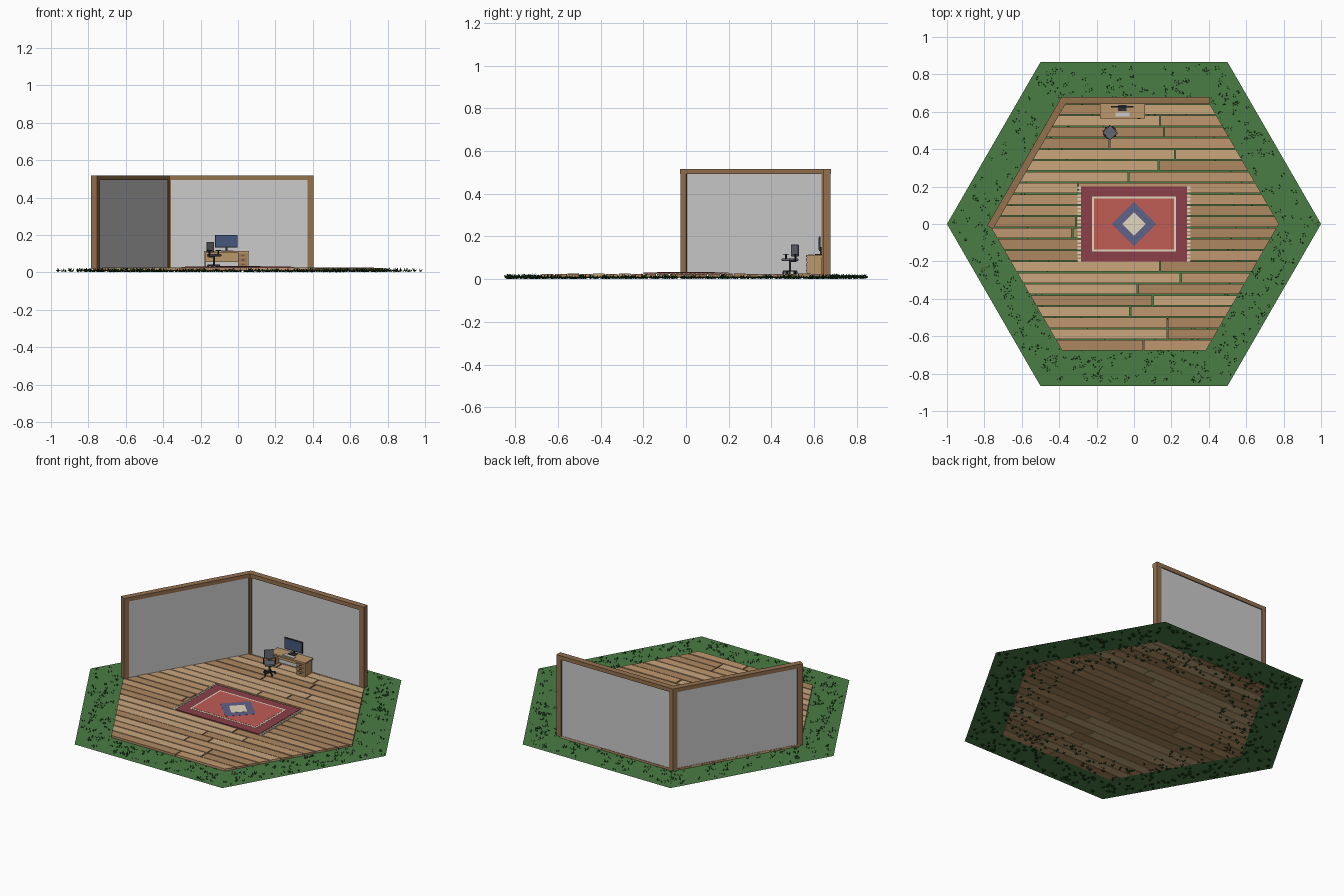
import bpy, bmesh, math, random
from mathutils import Vector, Matrix

if "Cube" in bpy.data.objects:
    bpy.data.objects.remove(bpy.data.objects["Cube"])

random.seed(4)

def mat(name, r, g, b):
    m = bpy.data.materials.new(name)
    m.diffuse_color = tuple((c / 255) ** 2.2 for c in (r, g, b)) + (1,)
    m.use_nodes = True
    m.node_tree.nodes["Principled BSDF"].inputs["Base Color"].default_value = m.diffuse_color
    return m

GRASS = mat("grass", 76, 124, 70)
BLADE = mat("blade", 28, 66, 30)
PLANKS = [mat("plank_a", 190, 150, 110), mat("plank_b", 172, 134, 96), mat("plank_c", 200, 166, 125)]
FRAME = mat("frame_wood", 146, 112, 80)
DESK = mat("desk_wood", 186, 150, 106)
DRAWER = mat("drawer_wood", 160, 122, 84)
MAROON, RED = mat("maroon", 138, 66, 76), mat("red", 190, 92, 86)
BLUE, CREAM = mat("blue", 96, 98, 136), mat("cream", 226, 214, 188)
DARK, SEAT = mat("dark", 52, 54, 60), mat("seat_grey", 100, 102, 112)
SCREEN = mat("screen", 72, 88, 124)

def finish(name, bm, material=None):
    bmesh.ops.recalc_face_normals(bm, faces=bm.faces)
    me = bpy.data.meshes.new(name)
    bm.to_mesh(me)
    bm.free()
    ob = bpy.data.objects.new(name, me)
    bpy.context.collection.objects.link(ob)
    if material:
        me.materials.append(material)
    return ob

def prism(name, pts, z0, z1, material=None):
    bm = bmesh.new()
    f = bm.faces.new([bm.verts.new((p[0], p[1], z0)) for p in pts])
    top = bmesh.ops.extrude_face_region(bm, geom=[f], use_keep_orig=True)["geom"]
    bmesh.ops.translate(bm, vec=(0, 0, z1 - z0), verts=[v for v in top if isinstance(v, bmesh.types.BMVert)])
    return finish(name, bm, material)

def box(name, x0, x1, y0, y1, z0, z1, material=None, bevel=0):
    ob = prism(name, [(x0, y0), (x1, y0), (x1, y1), (x0, y1)], z0, z1, material)
    if bevel:
        b = ob.modifiers.new("bevel", "BEVEL")
        b.width, b.segments = bevel, 2
    return ob

def cylinder(name, x, y, r, z0, z1, material, n=12):
    return prism(name, [(x + r * math.cos(2 * math.pi * i / n), y + r * math.sin(2 * math.pi * i / n))
                        for i in range(n)], z0, z1, material)

# Hexagonal lawn
bm = bmesh.new()
bm.faces.new([bm.verts.new((math.cos(i * math.pi / 3), math.sin(i * math.pi / 3), 0.012)) for i in range(6)])
finish("lawn", bm, GRASS)

# Grass tufts around the rim
bm = bmesh.new()
count = 0
while count < 750:
    x, y = random.uniform(-1, 1), random.uniform(-0.87, 0.87)
    hexr = max(abs(y) / 0.866, abs(x) + abs(y) * 0.577)
    if not 0.55 < hexr < 0.975:
        continue
    count += 1
    tall = 0.026 if hexr > 0.8 else 0.02
    for k in range(7):
        a = random.uniform(0, 2 * math.pi)
        d = Vector((math.cos(a), math.sin(a), 0))
        s = Vector((-d.y, d.x, 0)) * 0.003
        root = Vector((x, y, random.uniform(0, 0.004)))
        reach = random.uniform(0.006, 0.017)
        mid = root + d * reach * 0.6 + Vector((0, 0, 0.007))
        tip = root + d * reach
        tip.z = random.uniform(0.006, tall)
        r, m1, t, m2 = [bm.verts.new(p) for p in (root, mid + s, tip, mid - s)]
        bm.faces.new((r, m1, t))
        bm.faces.new((r, t, m2))
finish("grass_tufts", bm, BLADE)

# Floor planks clipped to a smaller hexagon
R = 0.775
splits = [0.05, 0.18, 0.18, -0.02, 0.1, 0.02, 0.25, 0.14, 0.03, 0.1, -0.33, -0.31, 0.1, -0.2,
          -0.3, -0.03, 0.13, 0.22, -0.13, 0.16, 0.14, -0.15, 0.1]
half = lambda y: R - abs(y) / math.sqrt(3)
for i, s in enumerate(splits):
    y0, y1 = -0.675 + i * 0.06, min(-0.675 + i * 0.06 + 0.054, 0.675)
    ys = [y0, 0, y1] if y0 < 0 < y1 else [y0, y1]
    left = [(-half(y), y) for y in reversed(ys)]
    right = [(half(y), y) for y in ys]
    ends = [(left + [(s - 0.003, y0), (s - 0.003, y1)]), ([(s + 0.003, y1), (s + 0.003, y0)] + right)]
    for j, pts in enumerate(ends):
        prism(f"plank_{i}_{j}", pts, 0.009, random.uniform(0.0235, 0.026), random.choice(PLANKS))

# Two walls meeting at 120 degrees: mitred bands along a path
A, C, B = Vector((-0.77, -0.018)), Vector((-0.377, 0.66)), Vector((0.403, 0.66))
D1, D2 = (C - A).normalized(), (B - C).normalized()

def band(name, path, h, z0, z1, material=None):
    dirs = [(q - p).normalized() for p, q in zip(path, path[1:])]
    nor = [Vector((-d.y, d.x)) for d in dirs]
    offs = [nor[0]] + [(a + b) / (1 + a.dot(b)) for a, b in zip(nor, nor[1:])] + [nor[-1]]
    pts = [p + o * h for p, o in zip(path, offs)] + [p - o * h for p, o in reversed(list(zip(path, offs)))]
    return prism(name, pts, z0, z1, material)

band("wall_panels", [A + D1 * 0.01, C, B - D2 * 0.01], 0.012, 0.022, 0.5)
band("wall_top_rail", [A, C, B], 0.0185, 0.493, 0.517, FRAME)
band("left_end_post", [A, A + D1 * 0.032], 0.0175, 0.02, 0.495, FRAME)
band("right_end_post", [B - D2 * 0.032, B], 0.0175, 0.02, 0.495, FRAME)
band("corner_post", [C - D1 * 0.018, C, C + D2 * 0.018], 0.0175, 0.02, 0.495, FRAME)

# Rug with border, stripe, medallion and fringe
box("rug", -0.283, 0.283, -0.2, 0.2, 0.024, 0.031, MAROON)
box("rug_stripe", -0.224, 0.224, -0.146, 0.146, 0.03, 0.0318, CREAM)
box("rug_field", -0.214, 0.214, -0.136, 0.136, 0.03, 0.0326, RED)
for nm, r, z, m in (("outer", 0.12, 0.0334, BLUE), ("inner", 0.063, 0.0342, CREAM)):
    prism("rug_diamond_" + nm, [(r, 0), (0, r), (-r, 0), (0, -r)], 0.03, z, m)
for side in (-1, 1):
    for i in range(20):
        y = -0.194 + i * 0.388 / 19
        xs = sorted((side * 0.28, side * 0.302))
        box(f"fringe_{side}_{i}", *xs, y - 0.006, y + 0.006, 0.025, 0.029, CREAM)

# Desk with drawer pedestal
box("desk_top", -0.183, 0.06, 0.563, 0.642, 0.105, 0.114, DESK)
box("desk_side", -0.178, -0.17, 0.568, 0.638, 0.025, 0.105, DESK)
box("desk_back_panel", -0.17, 0.0, 0.628, 0.634, 0.055, 0.105, DESK)
box("drawer_pedestal", 0.0, 0.055, 0.568, 0.638, 0.025, 0.105, DESK)
for i in range(3):
    z = 0.031 + i * 0.0245
    box(f"drawer_{i}", 0.004, 0.051, 0.5645, 0.57, z, z + 0.021, DRAWER)
    box(f"drawer_handle_{i}", 0.02, 0.035, 0.5615, 0.565, z + 0.009, z + 0.012, DARK)

# Monitor and keyboard
box("monitor_foot", -0.085, -0.04, 0.605, 0.637, 0.114, 0.117, DARK)
box("monitor_stem", -0.067, -0.057, 0.629, 0.635, 0.115, 0.15, DARK)
box("monitor_case", -0.122, -0.002, 0.623, 0.63, 0.132, 0.2, DARK)
box("monitor_screen", -0.118, -0.006, 0.622, 0.6235, 0.137, 0.196, SCREEN)
box("keyboard", -0.1, -0.025, 0.575, 0.597, 0.114, 0.118)

# Swivel chair, modelled at the origin with its back towards +y, then placed
chair = [
    box("chair_seat", -0.029, 0.029, -0.03, 0.028, 0.085, 0.097, SEAT, 0.004),
    box("chair_back", -0.026, 0.026, 0.026, 0.034, 0.107, 0.162, SEAT, 0.003),
    box("chair_back_stem", -0.005, 0.005, 0.032, 0.037, 0.082, 0.135, DARK),
    box("chair_seat_bracket", -0.005, 0.005, 0.0, 0.037, 0.08, 0.086, DARK),
    cylinder("chair_column", 0, 0, 0.005, 0.036, 0.086, DARK),
]
for i in range(5):
    leg = box(f"chair_leg_{i}", 0, 0.034, -0.003, 0.003, 0.035, 0.041, DARK)
    wheel = cylinder(f"chair_caster_{i}", 0.032, 0, 0.005, 0.025, 0.036, DARK, 8)
    for ob in (leg, wheel):
        ob.data.transform(Matrix.Rotation(i * 2 * math.pi / 5, 4, "Z"))
        chair.append(ob)
for side in (-1, 1):
    x = sorted((side * 0.03, side * 0.035))
    chair.append(box(f"chair_arm_{side}", *x, -0.015, 0.02, 0.115, 0.119, DARK))
    chair.append(box(f"chair_arm_post_{side}", *x, 0.0, 0.006, 0.088, 0.116, DARK))
    chair.append(box(f"chair_arm_base_{side}", *sorted((side * 0.02, side * 0.035)), 0.0, 0.006, 0.085, 0.089, DARK))
place = Matrix.Translation((-0.128, 0.488, 0)) @ Matrix.Rotation(math.radians(42), 4, "Z")
for ob in chair:
    ob.matrix_world = place
